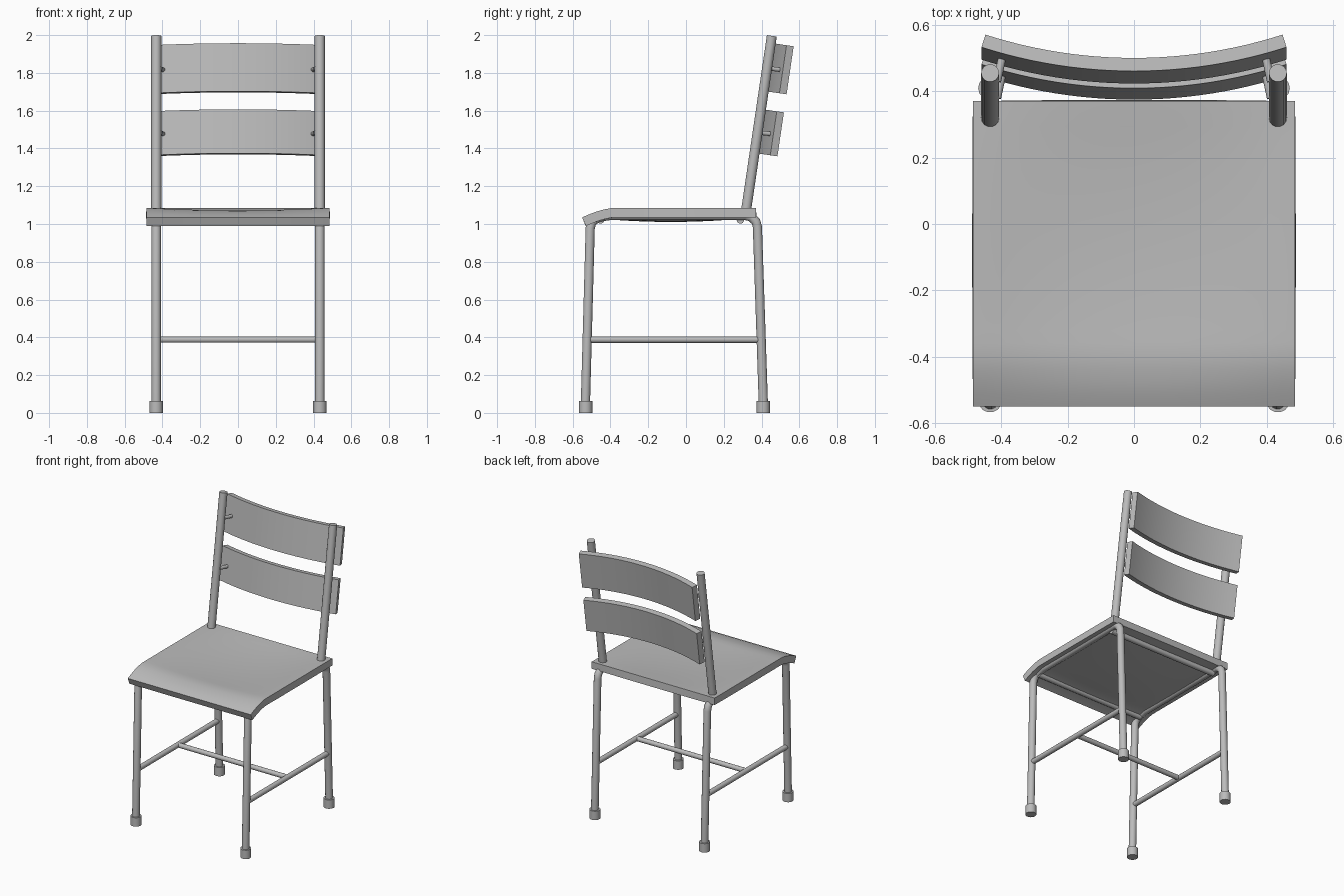
import bpy, bmesh, math
from mathutils import Vector, Matrix

cube = bpy.data.objects.get("Cube")
if cube:
    bpy.data.objects.remove(cube, do_unlink=True)

grey = bpy.data.materials.new("light grey")
grey.use_nodes = True
COLOUR = (0.5, 0.5, 0.5, 1)
grey.diffuse_color = COLOUR
grey.node_tree.nodes["Principled BSDF"].inputs["Base Color"].default_value = COLOUR

LEG_X = 0.433
TILT = math.atan(0.1475)          # backward lean of the backrest


def finish(obj, angle=35):
    """Apply colour and smooth shading with sharp edges."""
    obj.data.materials.clear()
    obj.data.materials.append(grey)
    bpy.ops.object.select_all(action='DESELECT')
    obj.select_set(True)
    bpy.context.view_layer.objects.active = obj
    bpy.ops.object.shade_smooth_by_angle(angle=math.radians(angle))
    return obj


def link(name, data):
    obj = bpy.data.objects.new(name, data)
    bpy.context.collection.objects.link(obj)
    return obj


def tube(name, points, radius):
    """Round capped tube swept along a path."""
    curve = bpy.data.curves.new(name, 'CURVE')
    curve.dimensions = '3D'
    curve.bevel_depth = radius
    curve.bevel_resolution = 5
    curve.use_fill_caps = True
    spline = curve.splines.new('POLY')
    spline.points.add(len(points) - 1)
    for p, co in zip(spline.points, points):
        p.co = (*co, 1)
    obj = link(name, curve)
    bpy.ops.object.select_all(action='DESELECT')
    obj.select_set(True)
    bpy.context.view_layer.objects.active = obj
    bpy.ops.object.convert(target='MESH')
    return finish(bpy.context.object)


def sheet(name, rows, thickness):
    """Grid of points given thickness on its back side."""
    bm = bmesh.new()
    grid = [[bm.verts.new(p) for p in row] for row in rows]
    for a, b in zip(grid, grid[1:]):
        for i in range(len(a) - 1):
            bm.faces.new((a[i], a[i + 1], b[i + 1], b[i]))
    mesh = bpy.data.meshes.new(name)
    bm.to_mesh(mesh)
    bm.free()
    obj = link(name, mesh)
    mod = obj.modifiers.new("thickness", 'SOLIDIFY')
    mod.thickness = thickness
    mod.offset = -1
    bpy.context.view_layer.objects.active = obj
    obj.select_set(True)
    bpy.ops.object.modifier_apply(modifier=mod.name)
    return finish(obj)


# Seat: slightly dished board with a front edge rolled down
FRONT, BACK, HALF = -0.55, 0.37, 0.485


def seat_height(x, y):
    roll = max(0, (-0.38 - y) / 0.17) ** 1.6 * 0.05
    along = max(0, 1 - ((y + 0.08) / 0.44) ** 2)
    across = max(0, 1 - (x / 0.46) ** 2)
    return 1.085 - roll - 0.024 * across * along


N = 24
ys = [FRONT + (BACK - FRONT) * j / N for j in range(N + 1)]
xs = [-HALF + 2 * HALF * i / N for i in range(N + 1)]
sheet("seat", [[(x, y, seat_height(x, y)) for x in xs] for y in ys], 0.05)

# Backrest slats: arcs bowed toward the front, leaning with the posts
ARC_R, ARC_HALF = 1.486, 0.314


def slat(name, top_z, height):
    lean = Matrix.Rotation(-TILT, 3, 'X')
    top = Vector((0, 0.46 - (1.955 - top_z) * math.tan(TILT), top_z))
    rows = []
    for drop in (-height, 0):
        row = []
        for i in range(N + 1):
            a = ARC_HALF * (2 * i / N - 1)
            local = Vector((ARC_R * math.sin(a), ARC_R * (1 - math.cos(a)), drop))
            row.append(top + lean @ local)
        rows.append(row)
    sheet(name, rows, 0.04)


slat("upper_slat", 1.957, 0.257)
slat("lower_slat", 1.607, 0.235)


def post_y(z):
    return 0.32 + (z - 1.085) * math.tan(TILT)


for side, s in (("left", 1), ("right", -1)):
    x = s * LEG_X
    # Bent leg frame: front leg, rail under the seat, back leg
    tube(side + "_leg_frame", [
        (x, -0.533, 0.03), (x, -0.507, 0.98), (x, -0.497, 1.01),
        (x, -0.465, 1.035), (x, -0.40, 1.045), (x, 0.315, 1.045),
        (x, 0.345, 1.037), (x, 0.37, 1.013), (x, 0.378, 0.985),
        (x, 0.41, 0.03)], 0.025)
    # Backrest post
    tube(side + "_back_post", [(x, post_y(1.05), 1.05), (x, post_y(1.996), 1.996)], 0.027)
    # Foot caps
    for end, y in (("front", -0.531), ("back", 0.409)):
        tube(f"{side}_{end}_foot", [(x, y, 0), (x, y, 0.063)], 0.036)
    # Side stretcher
    tube(side + "_stretcher", [(x, -0.523, 0.388), (x, 0.398, 0.388)], 0.018)
    # Bolts joining slats to posts
    for level, z in (("upper", 1.825), ("lower", 1.485)):
        y = post_y(z)
        tube(f"{side}_{level}_bolt",
             [(s * 0.412, y, z), (s * 0.397, y + 0.07, z - 0.008)], 0.012)

# Bars joining the two sides
for name, y, z, r in (("middle_stretcher", -0.06, 0.388, 0.017),
                      ("front_seat_bar", -0.452, 1.022, 0.02),
                      ("back_seat_bar", 0.288, 1.022, 0.02)):
    tube(name, [(-LEG_X, y, z), (LEG_X, y, z)], r)
